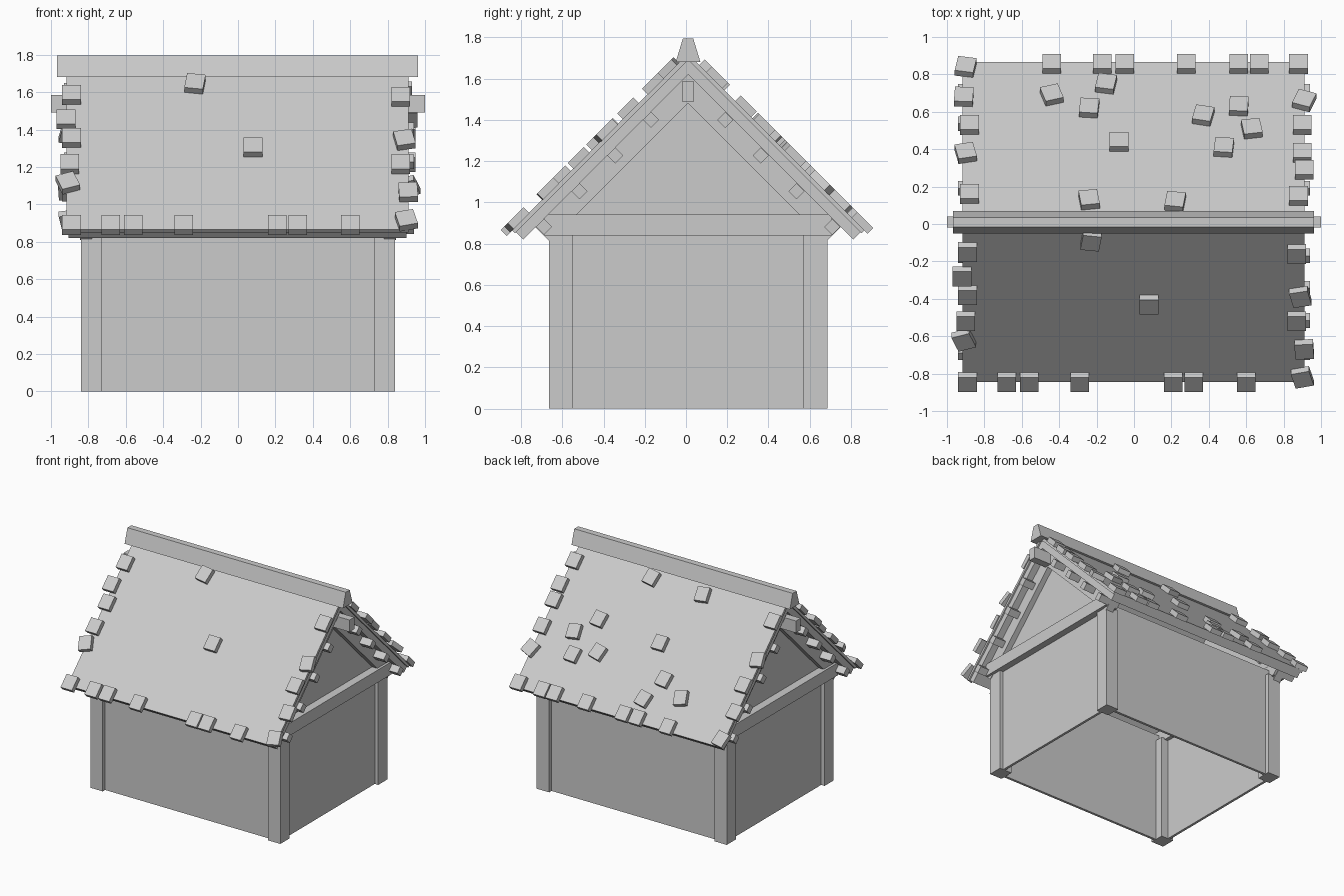
import bpy
import bmesh
from math import radians
from mathutils import Matrix, Vector

if "Cube" in bpy.data.objects:
    bpy.data.objects.remove(bpy.data.objects["Cube"], do_unlink=True)

MID = 0.01          # y position of the ridge line
HALF_X, HALF_Y = 0.84, 0.675

grey = bpy.data.materials.new("plain grey")
grey.use_nodes = True
grey.diffuse_color = (0.6, 0.6, 0.6, 1)
grey.node_tree.nodes["Principled BSDF"].inputs["Base Color"].default_value = grey.diffuse_color


def finish(name, bm):
    """Turn a bmesh into a named object with the shared material."""
    bmesh.ops.recalc_face_normals(bm, faces=bm.faces)
    mesh = bpy.data.meshes.new(name)
    bm.to_mesh(mesh)
    bm.free()
    mesh.materials.append(grey)
    obj = bpy.data.objects.new(name, mesh)
    bpy.context.collection.objects.link(obj)
    return obj


def box(name, low, high):
    """Axis-aligned box between two corners."""
    low, high = Vector(low), Vector(high)
    bm = bmesh.new()
    place = Matrix.Translation((low + high) / 2) @ Matrix.Diagonal((*(high - low), 1))
    bmesh.ops.create_cube(bm, size=1, matrix=place)
    return finish(name, bm)


def prism(name, profile, x_start, x_end):
    """Extrude a y-z profile along x."""
    bm = bmesh.new()
    face = bm.faces.new([bm.verts.new((x_start, MID + y, z)) for y, z in profile])
    result = bmesh.ops.extrude_face_region(bm, geom=[face])
    moved = [v for v in result["geom"] if isinstance(v, bmesh.types.BMVert)]
    bmesh.ops.translate(bm, verts=moved, vec=(x_end - x_start, 0, 0))
    return finish(name, bm)


def chevron(top, bottom, eave):
    """Profile of a 45 degree roof layer with square-cut eaves."""
    half = (top - bottom) / 2
    right = [(0, top), (eave, top - eave), (eave - half, top - eave - half), (0, bottom)]
    left = [(-y, z) for y, z in reversed(right[1:3])]
    return right + left


def slope_matrix(x, y, plane, turn=0):
    """Frame lying on the roof slope; plane is its height above the ridge line."""
    side = 1 if y > MID else -1
    normal = Vector((0, side, 1)).normalized()
    along = Vector((1, 0, 0))
    frame = Matrix((along, normal.cross(along), normal)).transposed().to_4x4()
    centre = Matrix.Translation((x, y, plane - abs(y - MID)))
    return centre @ frame @ Matrix.Rotation(radians(turn), 4, "Z")


def slope_box(name, x, y, plane, size, turn=0):
    bm = bmesh.new()
    place = slope_matrix(x, y, plane, turn) @ Matrix.Diagonal((*size, 1))
    bmesh.ops.create_cube(bm, size=1, matrix=place)
    return finish(name, bm)


# Corner posts
for sx, x_name in ((-1, "right"), (1, "left")):
    for sy, y_name in ((-1, "front"), (1, "back")):
        ys = sorted((MID + sy * HALF_Y, MID + sy * (HALF_Y - 0.115)))
        xs = sorted((sx * HALF_X, sx * (HALF_X - 0.11)))
        box(f"{y_name}_{x_name}_post", (xs[0], ys[0], 0), (xs[1], ys[1], 0.85))

# Thin walls set back from the post faces
INSET, THICK = 0.03, 0.02
for s, name in ((-1, "front"), (1, "back")):
    ys = sorted(MID + s * (HALF_Y - d) for d in (INSET, INSET + THICK))
    box(f"{name}_wall", (-HALF_X + 0.06, ys[0], 0), (HALF_X - 0.06, ys[1], 0.9))
for s, name in ((-1, "right"), (1, "left")):
    xs = sorted(s * (HALF_X - d) for d in (INSET, INSET + THICK))
    box(f"{name}_wall", (xs[0], MID - HALF_Y + 0.06, 0), (xs[1], MID + HALF_Y - 0.06, 0.85))

    # Gable: tie beam, recessed panel and rafter pair
    xs = sorted((s * 0.76, s * 0.865))
    box(f"{name}_tie_beam", (xs[0], MID - 0.695, 0.84), (xs[1], MID + 0.695, 0.94))
    prism(f"{name}_gable_panel", [(-0.6, 0.92), (0.6, 0.92), (0, 1.52)], s * 0.78, s * 0.80)
    prism(f"{name}_rafters", chevron(1.62, 1.48, 0.74), s * 0.78, s * 0.845)

    # Purlin ends poking out of the gable
    for step in range(4):
        for side in (-1, 1):
            y = MID + side * (0.18 + step * 0.173)
            slope_box(f"{name}_purlin_end", s * 0.85, y, 1.58, (0.18, 0.055, 0.055))

# Roof layers, ridge beam and ridge cap
prism("roof_boards", chevron(1.69, 1.62, 0.835), -0.905, 0.9)
prism("roof_covering", chevron(1.72, 1.69, 0.855), -0.917, 0.912)
box("ridge_beam", (-1, MID - 0.03, 1.49), (1, MID + 0.03, 1.585))
prism("ridge_cap", [(-0.06, 1.68), (0.06, 1.68), (0.025, 1.795), (-0.025, 1.795)], -0.967, 0.963)

# Loose shingles: rows along the eaves
TILE = (0.1, 0.11, 0.04)
TILE_PLANE = 1.745
eaves = {
    -0.845: (-0.89, -0.68, -0.56, -0.29, 0.21, 0.32, 0.6),
    0.855: (-0.44, -0.17, -0.05, 0.28, 0.56, 0.67, 0.88),
}
for y, row in eaves.items():
    for x in row:
        slope_box("eave_shingle", x, y, TILE_PLANE, TILE)

# Shingles along the verges and scattered on the slopes: x, y, turn
front_shingles = [
    (-.89, -.15, 0), (-.92, -.28, 0), (-.89, -.38, 0), (-.9, -.52, 0), (-.91, -.62, 20),
    (.87, -.16, 0), (.89, -.39, 12), (.87, -.52, 0), (.91, -.67, 3), (.9, -.82, 14),
    (-.23, -.09, -8), (.08, -.43, 0),
]
back_shingles = [
    (-.9, .84, -10), (-.91, .68, -3), (-.88, .53, 0), (-.9, .38, 12), (-.88, .16, 0),
    (.91, .66, -20), (.9, .53, 0), (.9, .38, 0), (.91, .29, 0), (.88, .15, 0),
    (-.44, .69, 17), (-.15, .75, -10), (-.24, .62, -5), (-.08, .44, 0), (.37, .58, -12),
    (.56, .63, -3), (.63, .51, 9), (.48, .41, -5), (-.24, .13, 8), (.22, .12, -8),
]
for name, group in (("front_shingle", front_shingles), ("back_shingle", back_shingles)):
    for x, y, turn in group:
        slope_box(name, x, y, TILE_PLANE, TILE, turn)
